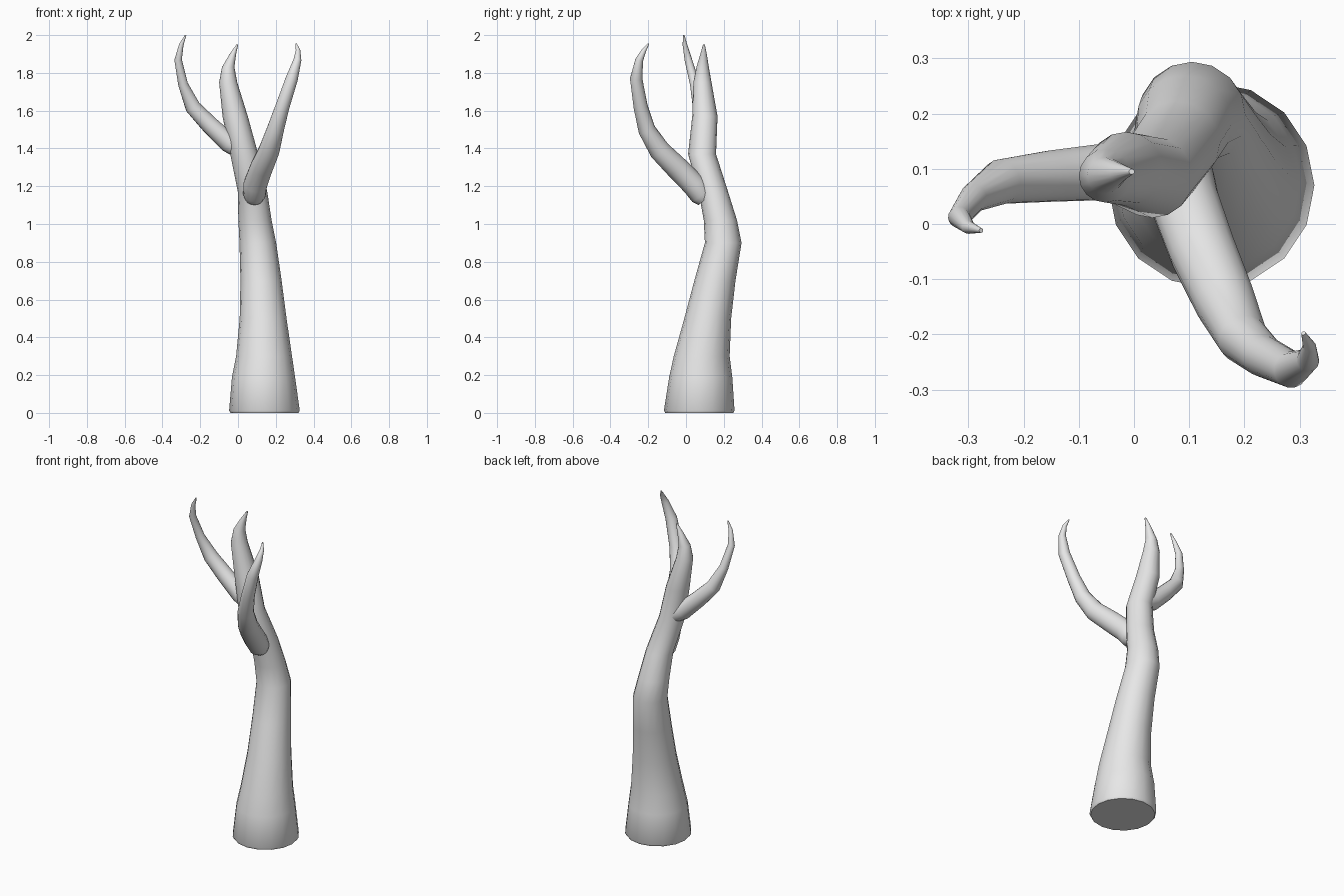
import bpy, bmesh, math
from mathutils import Vector

cube = bpy.data.objects.get("Cube")
if cube:
    bpy.data.objects.remove(cube, do_unlink=True)

# One plain bark colour
bark = bpy.data.materials.new("pale grey bark")
bark.use_nodes = True
GREY = (0.8, 0.8, 0.8, 1)
bark.diffuse_color = GREY
bark.node_tree.nodes["Principled BSDF"].inputs["Base Color"].default_value = GREY

SIDES = 16


def limb(name, path, level=False):
    """Skin a closed tube over (x, y, z, radius) points; level keeps rings flat."""
    pts = [Vector(p[:3]) for p in path]
    bm = bmesh.new()
    rings = []
    side = Vector((1, 0, 0))
    for i, (c, p) in enumerate(zip(pts, path)):
        ahead = pts[min(i + 1, len(pts) - 1)]
        behind = pts[max(i - 1, 0)]
        axis = Vector((0, 0, 1)) if level else (ahead - behind).normalized()
        side = (side - axis * side.dot(axis)).normalized()
        other = axis.cross(side)
        ring = []
        for k in range(SIDES):
            a = math.tau * k / SIDES
            ring.append(bm.verts.new(c + p[3] * (side * math.cos(a) + other * math.sin(a))))
        rings.append(ring)
    for low, high in zip(rings, rings[1:]):
        for k in range(SIDES):
            n = (k + 1) % SIDES
            bm.faces.new((low[k], low[n], high[n], high[k]))
    bm.faces.new(rings[0][::-1])
    bm.faces.new(rings[-1])
    mesh = bpy.data.meshes.new(name)
    bm.to_mesh(mesh)
    bm.free()
    mesh.materials.append(bark)
    obj = bpy.data.objects.new(name, mesh)
    bpy.context.collection.objects.link(obj)
    bpy.ops.object.select_all(action="DESELECT")
    obj.select_set(True)
    bpy.context.view_layer.objects.active = obj
    bpy.ops.object.shade_smooth_by_angle(angle=math.radians(50))
    return obj


# Flared trunk, bending back then forward to a hooked tip
limb("trunk", [
    (.14, .07, 0, .18), (.14, .07, .012, .187), (.135, .078, .19, .167),
    (.138, .083, .3, .148), (.133, .115, .5, .124), (.122, .153, .7, .109),
    (.105, .197, .9, .097), (.09, .182, 1.02, .088), (.077, .145, 1.17, .078),
    (.033, .085, 1.37, .074), (-.015, .1, 1.57, .067), (-.052, .087, 1.75, .048),
    (-.052, .088, 1.83, .033), (-.027, .093, 1.9, .017), (-.004, .095, 1.95, .005),
], level=True)

# Thin branch reaching to the right
limb("right_branch", [
    (.02, .1, 1.39, .05), (-.05, .095, 1.43, .052), (-.15, .087, 1.525, .047),
    (-.24, .077, 1.62, .041), (-.291, .047, 1.74, .026), (-.317, .012, 1.87, .02),
    (-.3, -.006, 1.95, .012), (-.277, -.012, 2, .004),
])

# Thicker branch reaching forward
limb("front_branch", [
    (.085, .1, 1.135, .048), (.087, .08, 1.155, .06), (.092, .04, 1.21, .063),
    (.125, -.05, 1.3, .061), (.165, -.14, 1.39, .056), (.198, -.208, 1.5, .046),
    (.235, -.24, 1.62, .038), (.285, -.264, 1.77, .033), (.315, -.247, 1.87, .021),
    (.318, -.222, 1.92, .012), (.307, -.198, 1.955, .004),
])
